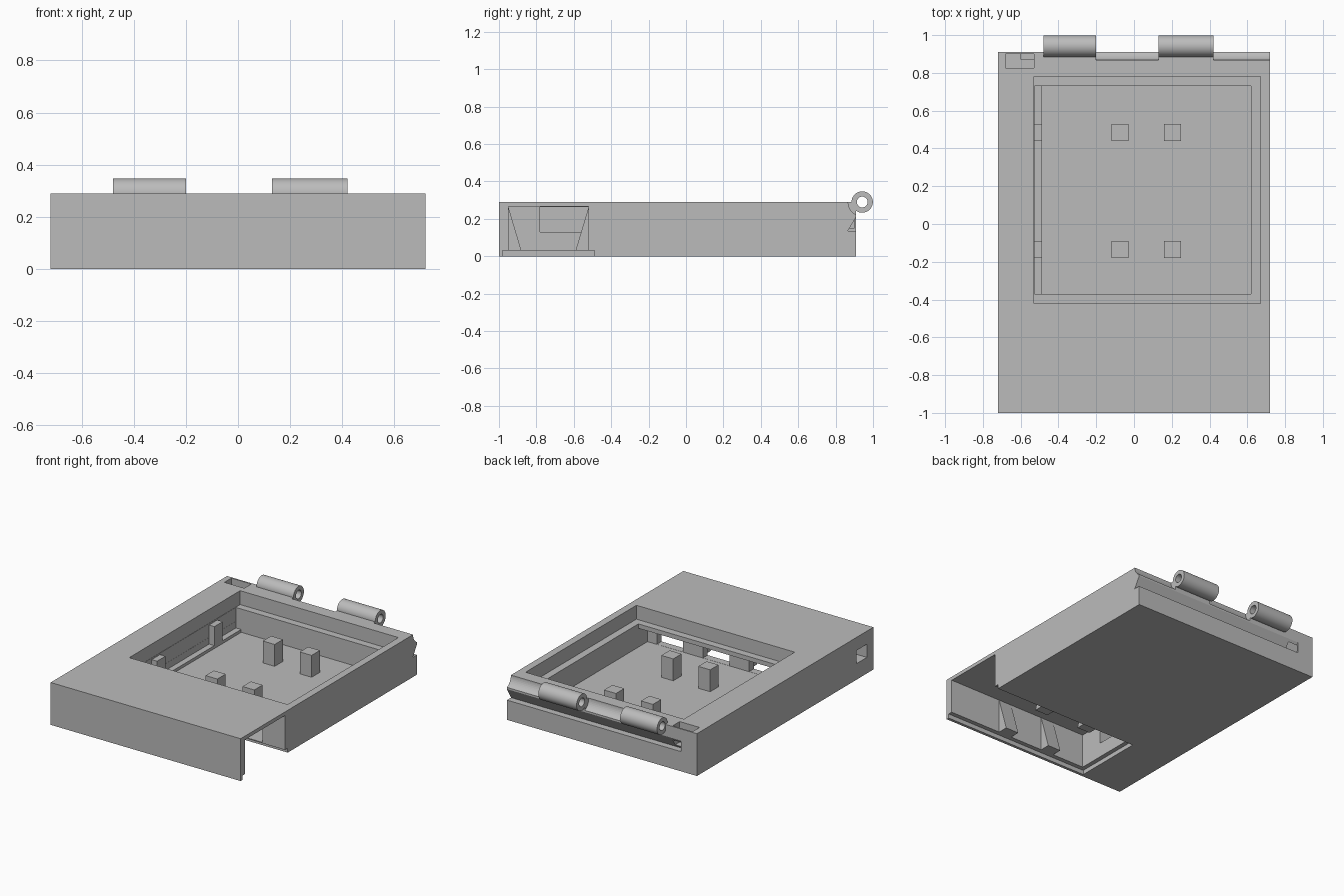
import bpy, bmesh, math
from mathutils import Matrix, Vector

cube = bpy.data.objects.get("Cube")
if cube:
    bpy.data.objects.remove(cube, do_unlink=True)

grey = bpy.data.materials.new("plain grey")
grey.use_nodes = True
tone = (0.5, 0.5, 0.5, 1)
grey.diffuse_color = tone
grey.node_tree.nodes["Principled BSDF"].inputs["Base Color"].default_value = tone


def finish(name, bm):
    bmesh.ops.recalc_face_normals(bm, faces=bm.faces)
    mesh = bpy.data.meshes.new(name)
    bm.to_mesh(mesh)
    bm.free()
    mesh.materials.append(grey)
    obj = bpy.data.objects.new(name, mesh)
    bpy.context.collection.objects.link(obj)
    return obj


def box(name, x, y, z):
    bm = bmesh.new()
    bmesh.ops.create_cube(bm, size=1)
    for v in bm.verts:
        v.co = Vector([(a + b) / 2 + c * (b - a) for c, (a, b) in zip(v.co, (x, y, z))])
    return finish(name, bm)


def prism(name, x, profile):
    # extrude a (y, z) profile along x
    bm = bmesh.new()
    face = bm.faces.new([bm.verts.new((x[0], y, z)) for y, z in profile])
    out = bmesh.ops.extrude_face_region(bm, geom=[face])
    moved = [g for g in out["geom"] if isinstance(g, bmesh.types.BMVert)]
    bmesh.ops.translate(bm, verts=moved, vec=(x[1] - x[0], 0, 0))
    return finish(name, bm)


def circle(radius, sides=48):
    return [(HINGE_Y + radius * math.cos(2 * math.pi * i / sides),
             TOP + radius * math.sin(2 * math.pi * i / sides)) for i in range(sides)]


def cut(target, cutter):
    mod = target.modifiers.new("cut", "BOOLEAN")
    mod.operation = "DIFFERENCE"
    mod.solver = "EXACT"
    mod.object = cutter
    bpy.context.view_layer.objects.active = target
    bpy.ops.object.modifier_apply(modifier=mod.name)
    bpy.data.objects.remove(cutter, do_unlink=True)


TOP, FLOOR, HINGE_Y = 0.29, 0.035, 0.942
KNUCKLES = [(-0.48, -0.2), (0.13, 0.42)]

# Case block
case = box("case", (-0.72, 0.72), (-1, 0.91), (0, TOP))

# Panel recess, its opening and the main cavity below
cut(case, box("recess", (-0.53, 0.67), (-0.42, 0.78), (0.195, 0.4)))
cut(case, box("opening", (-0.528, 0.62), (-0.37, 0.73), (0.1, 0.25)))
cut(case, box("cavity", (-0.527, 0.621), (-0.47, 0.731), (FLOOR, 0.165)))

# Battery bay, open below and at one end, with cover seat
cut(case, box("cover_seat", (-0.4, 0.8), (-0.98, -0.49), (-0.1, 0.03)))
cut(case, box("bay", (-0.37, 0.8), (-0.95, -0.52), (-0.1, 0.265)))
cut(case, box("wire_space", (-0.66, -0.3), (-0.78, -0.521), (0.13, 0.264)))
cut(case, box("port", (-0.8, -0.6), (-0.93, -0.82), (0.11, 0.2)))

# Windows between the bay and the cavity
for x in (-0.25, 0.1, 0.45):
    cut(case, box("window", (x - 0.1, x + 0.1), (-0.6, -0.44), (0.036, 0.164)))

# Corner well, latch groove and hinge clearances
cut(case, box("well", (-0.68, -0.53), (0.825, 0.9), (0.15, 0.4)))
cut(case, prism("groove", (-0.6, 0.8), [(0.865, 0.135), (0.93, 0.135), (0.93, 0.245), (0.91, 0.21)]))
for x in ((-0.2, 0.13), (0.42, 0.8)):
    cut(case, prism("clearance", x, circle(0.075)))

# Tapered battery ribs on both long walls of the bay
for i, x in enumerate((-0.075, 0.275)):
    span = (x - 0.05, x + 0.05)
    prism(f"front_rib_{i}", span, [(-0.96, 0.265), (-0.95, 0.265), (-0.88, 0.03), (-0.96, 0.03)])
    prism(f"rear_rib_{i}", span, [(-0.51, 0.265), (-0.52, 0.265), (-0.59, 0.032), (-0.51, 0.032)])

# Support posts inside the cavity
for j, y in enumerate((-0.18, 0.44)):
    for i, x in enumerate(((-0.53, -0.487), (-0.12, -0.03), (0.16, 0.25))):
        box(f"post_{j}_{i}", x, (y, y + 0.09), (FLOOR - 0.01, 0.185))
box("floor_step", (-0.53, -0.487), (-0.37, 0.73), (FLOOR - 0.01, FLOOR + 0.02))

# Hinge knuckles
for i, x in enumerate(KNUCKLES):
    knuckle = prism(f"hinge_knuckle_{i}", x, circle(0.057))
    cut(knuckle, prism("pin_hole", (x[0] - 0.1, x[1] + 0.1), circle(0.029)))
    bpy.ops.object.select_all(action="DESELECT")
    knuckle.select_set(True)
    bpy.context.view_layer.objects.active = knuckle
    bpy.ops.object.shade_smooth_by_angle(angle=math.radians(30))
